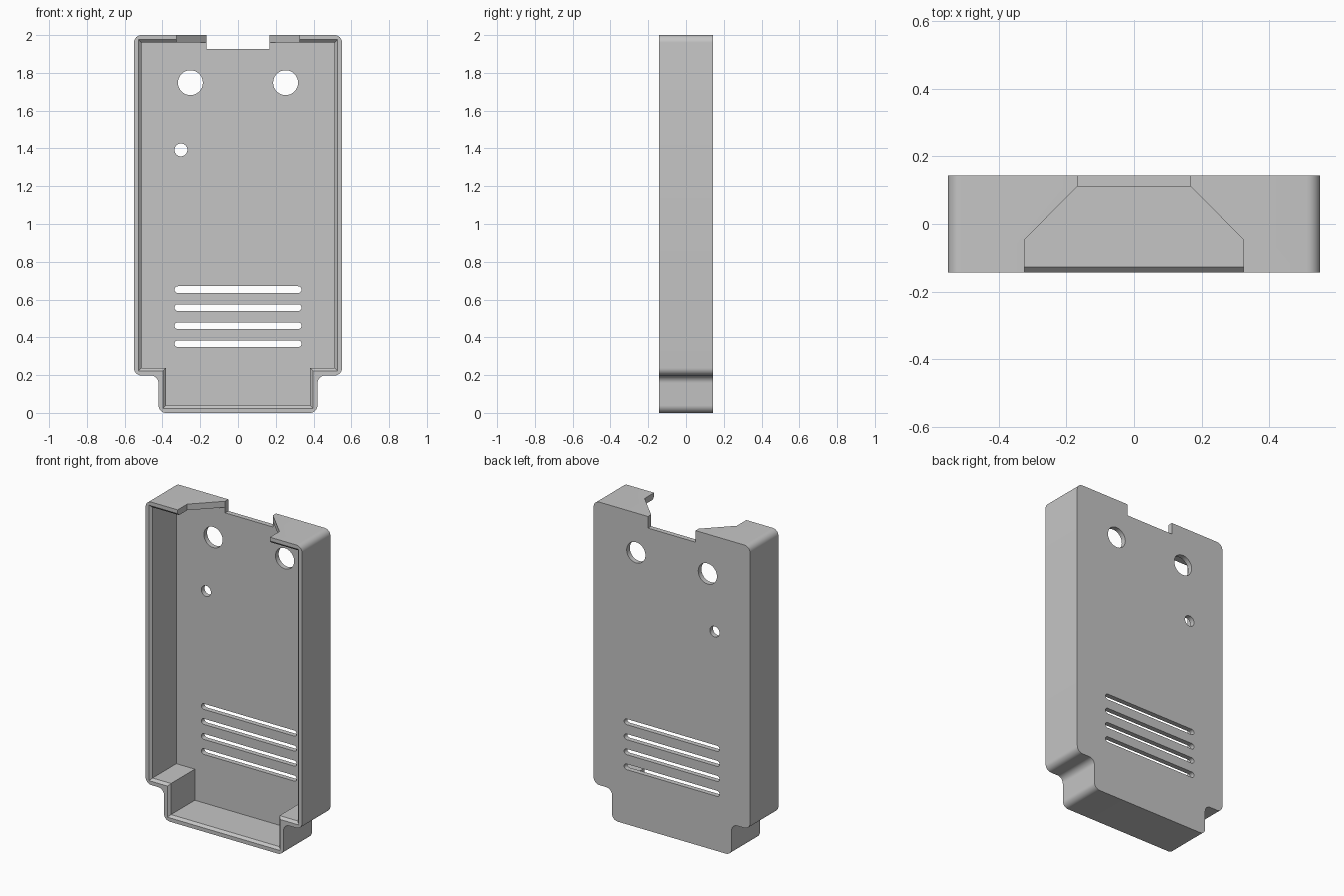
import bpy, bmesh, math
from mathutils import Vector

cube = bpy.data.objects.get("Cube")
if cube:
    bpy.data.objects.remove(cube, do_unlink=True)

HALF_DEPTH, FLOOR = 0.143, 0.111
WIDTH, TAB, STEP, TOP = 0.551, 0.421, 0.198, 2.0

grey = bpy.data.materials.new("plain grey")
grey.use_nodes = True
grey.diffuse_color = (0.56, 0.56, 0.56, 1)
grey.node_tree.nodes["Principled BSDF"].inputs["Base Color"].default_value = grey.diffuse_color


def loft(name, layers, upright=False):
    """Solid through matching outlines; layers run along y, or along z if upright."""
    bm = bmesh.new()
    rings = [[bm.verts.new((a, b, level) if upright else (a, level, b)) for a, b in pts]
             for level, pts in layers]
    bm.faces.new(rings[0])
    bm.faces.new(rings[-1])
    n = len(rings[0])
    for low, high in zip(rings, rings[1:]):
        for i in range(n):
            j = (i + 1) % n
            bm.faces.new((low[i], low[j], high[j], high[i]))
    bmesh.ops.recalc_face_normals(bm, faces=bm.faces)
    mesh = bpy.data.meshes.new(name)
    bm.to_mesh(mesh)
    bm.free()
    mesh.materials.append(grey)
    obj = bpy.data.objects.new(name, mesh)
    bpy.context.collection.objects.link(obj)
    return obj


def mirrored(half):
    return half + [(-x, y) for x, y in reversed(half)]


def stepped_outline(wall):
    """Case outline moved inwards by the wall thickness."""
    return mirrored([(TAB - wall, wall), (TAB - wall, STEP + wall),
                     (WIDTH - wall, STEP + wall), (WIDTH - wall, TOP - wall)])


def rounded(points, radius, steps=8):
    """Round every right-angled corner of an outline."""
    pts, out = [Vector(p) for p in points], []
    for i, p in enumerate(pts):
        back = (pts[i - 1] - p).normalized()
        ahead = (pts[(i + 1) % len(pts)] - p).normalized()
        centre = p + radius * (back + ahead)
        for k in range(steps + 1):
            t = math.pi / 2 * k / steps
            out.append(tuple(centre - radius * (ahead * math.cos(t) + back * math.sin(t))))
    return out


def slot_outline(x, z, reach, radius, steps=16):
    """Circle, stretched sideways into a slot when reach is above zero."""
    out = []
    for side in (0, 1):
        for k in range(steps + 1 if reach else steps):
            t = math.pi * (side - 0.5 + k / steps)
            shift = -reach if side else reach
            out.append((x + shift + radius * math.cos(t), z + radius * math.sin(t)))
    return out


# Outer block
case = loft("case_shell", [(y, rounded(stepped_outline(0), 0.04))
                           for y in (-HALF_DEPTH, HALF_DEPTH)])
cutters = []

# Cavity with a chamfered front rim
cutters.append(loft("cavity_cutter", [(-HALF_DEPTH - 0.01, stepped_outline(0.014)),
                                      (-HALF_DEPTH + 0.015, stepped_outline(0.039)),
                                      (FLOOR, stepped_outline(0.039))]))

# Tapered notch in the top wall, running through the back
notch = mirrored([(0.325, -0.2), (0.325, -0.047), (0.168, FLOOR), (0.168, 0.2)])
cutters.append(loft("notch_cutter", [(1.926, notch), (2.1, notch)], upright=True))

# Round holes and vent slots through the back
openings = [(-0.252, 1.748, 0, 0.066), (0.252, 1.748, 0, 0.066), (-0.302, 1.392, 0, 0.034)]
openings += [(0, 0.366 + 0.0955 * i, 0.318, 0.018) for i in range(4)]
for opening in openings:
    outline = slot_outline(*opening)
    cutters.append(loft("opening_cutter", [(0.05, outline), (0.2, outline)]))

# Cut everything, then remove the cutters
bpy.ops.object.select_all(action='DESELECT')
case.select_set(True)
bpy.context.view_layer.objects.active = case
for cutter in cutters:
    cutter.hide_render = True
    mod = case.modifiers.new("cut", 'BOOLEAN')
    mod.operation = 'DIFFERENCE'
    mod.solver = 'EXACT'
    mod.object = cutter
    bpy.ops.object.modifier_apply(modifier=mod.name)
    bpy.data.objects.remove(cutter, do_unlink=True)

bpy.ops.object.shade_smooth_by_angle(angle=math.radians(30))
